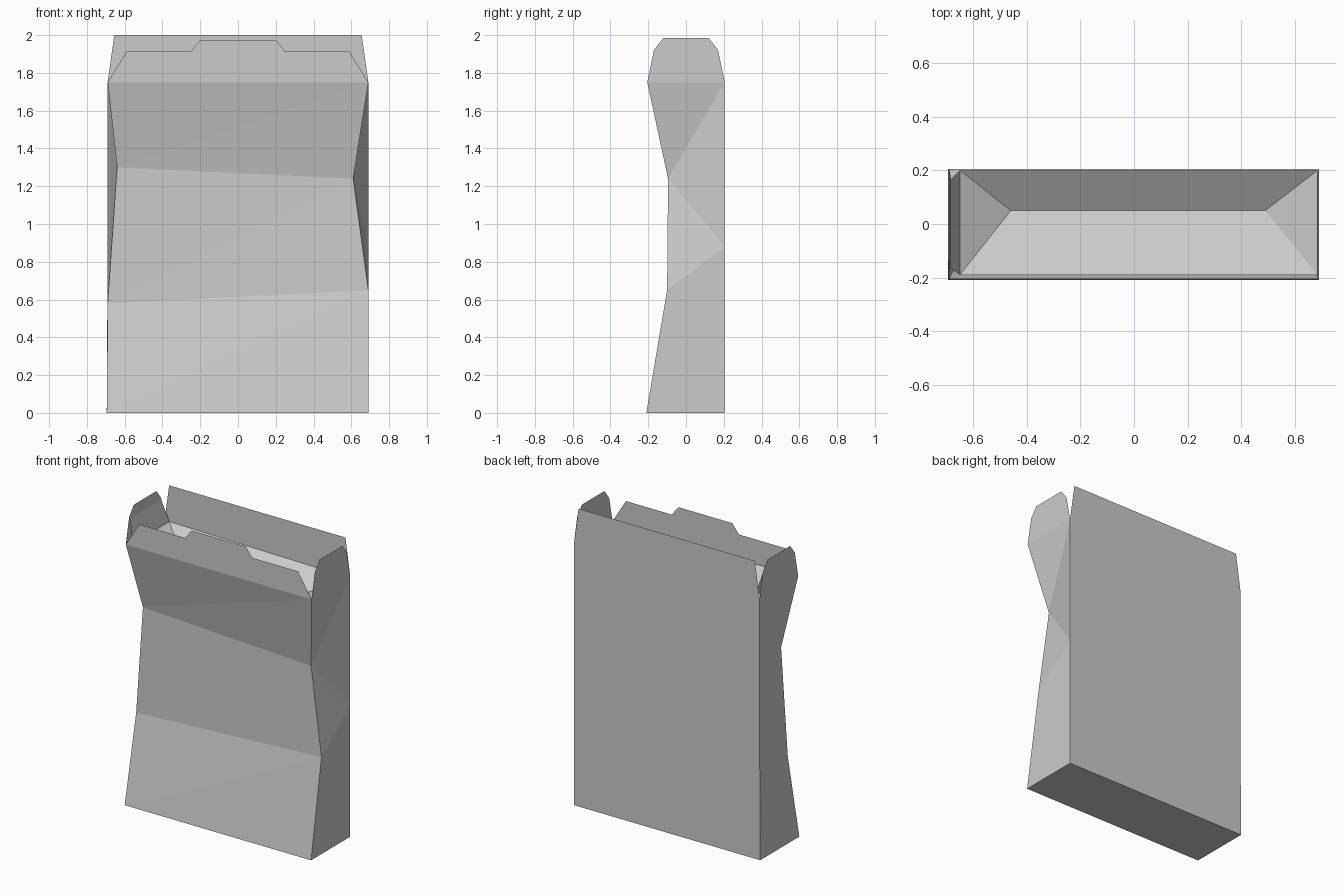
import bpy

if "Cube" in bpy.data.objects:
    bpy.data.objects.remove(bpy.data.objects["Cube"])


def sheet(name, verts, faces):
    """Thin card part made from named points and faces."""
    keys = list(verts)
    mesh = bpy.data.meshes.new(name)
    mesh.from_pydata([verts[k] for k in keys], [],
                     [[keys.index(k) for k in f.split()] for f in faces])
    obj = bpy.data.objects.new(name, mesh)
    bpy.context.collection.objects.link(obj)
    return obj


def flap(name, points):
    """Flat flap from an outline of 3D points."""
    mesh = bpy.data.meshes.new(name)
    mesh.from_pydata(points, [], [list(range(len(points)))])
    obj = bpy.data.objects.new(name, mesh)
    bpy.context.collection.objects.link(obj)
    return obj


W, B, TOP = 0.69, 0.205, 1.75

# Dented carton: l/r = left/right front corners, L/R = back corners, 0 = bottom
box = {
    "l0": (-0.695, -0.21, 0), "l1": (-0.69, -0.095, 0.58),
    "l2": (-0.64, -0.095, 1.30), "l3": (-W, -0.205, TOP),
    "r0": (W, -0.21, 0), "r1": (W, -0.10, 0.65),
    "r2": (0.61, -0.095, 1.24), "r3": (W, -0.205, TOP),
    "L0": (-0.695, B, 0), "L1": (-W, B, 0.88), "L3": (-W, B, TOP),
    "R0": (W, B, 0), "R1": (W, B, 0.88), "R3": (W, B, TOP),
    "fold": (-0.675, 0.095, 0.66),
}
sheet("carton", box, [
    "l0 r0 r1", "l0 r1 l1", "l1 r1 r2", "l1 r2 l2", "l2 r2 r3", "l2 r3 l3",  # front
    "r0 R0 R1 r1", "r1 R1 r2", "r2 R1 R3", "r2 R3 r3",                       # right
    "L0 l0 fold", "l0 l1 fold", "L0 fold L1", "fold l1 L1",                  # left
    "l1 l2 L1", "l2 L3 L1", "l2 l3 L3",
    "R0 L0 L1 L3 R3 R1",                                                     # back
    "L0 R0 r0 l0",                                                           # bottom
])

# Tabbed front flap and plain back flap
half = [(W, TOP), (0.59, 1.912), (0.25, 1.912), (0.20, 1.975)]
flap("front_flap", [(x, -B, z) for x, z in half] +
     [(-x, -B, z) for x, z in reversed(half)])
flap("back_flap", [(W, B, TOP), (0.655, B, 2.0), (-0.655, B, 2.0), (-W, B, TOP)])

# Chamfered side flaps
side = [(0.205, TOP), (0.17, 1.92), (0.12, 1.985)]
for name, x in (("left_flap", -W), ("right_flap", W)):
    flap(name, [(x, y, z) for y, z in side] +
         [(x, -y, z) for y, z in reversed(side)])

# Sunken inner lining with a centre crease, leaning up against the left flap
sheet("inner_lining", {
    "a": (-0.65, -0.19, 1.76), "b": (0.685, -0.19, 1.74),
    "c": (0.685, 0.2, 1.74), "d": (-0.65, 0.2, 1.76),
    "e": (-0.46, 0.05, 1.65), "f": (0.49, 0.05, 1.65),
    "g": (-0.686, -0.165, 1.91), "h": (-0.686, 0.165, 1.91),
}, ["a b f e", "b c f", "c d e f", "d a e", "a d h g"])
